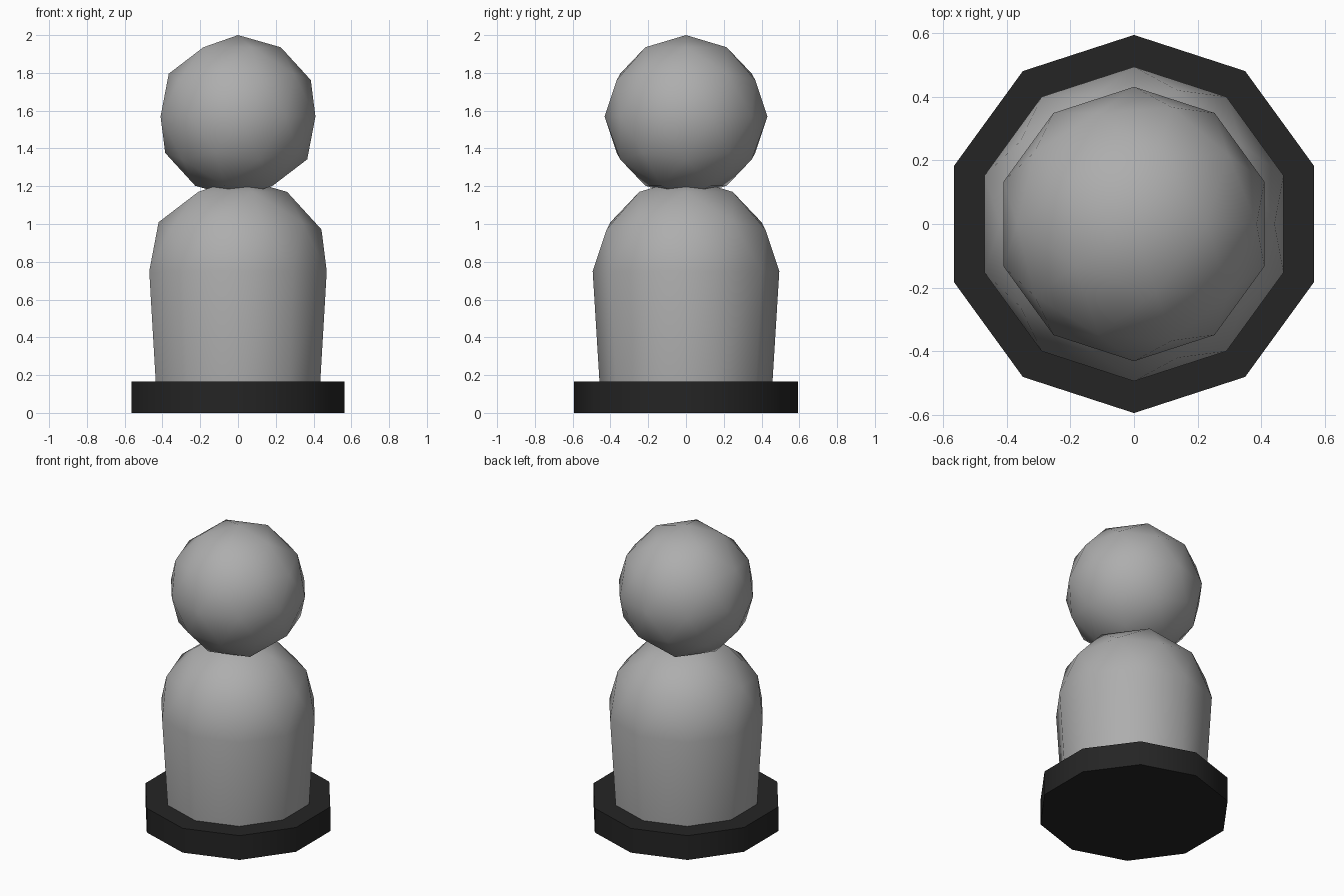
import bpy, bmesh, math
from mathutils import Vector

if "Cube" in bpy.data.objects:
    bpy.data.objects.remove(bpy.data.objects["Cube"])


def finish(name, bm, shade):
    bmesh.ops.recalc_face_normals(bm, faces=bm.faces[:])
    mesh = bpy.data.meshes.new(name)
    bm.to_mesh(mesh)
    bm.free()
    ob = bpy.data.objects.new(name, mesh)
    bpy.context.collection.objects.link(ob)
    bpy.ops.object.select_all(action='DESELECT')
    bpy.context.view_layer.objects.active = ob
    ob.select_set(True)
    bpy.ops.object.shade_smooth_by_angle(angle=math.radians(40))
    mesh.materials.append(shade)


def material(name, value):
    mat = bpy.data.materials.new(name)
    mat.diffuse_color = (value, value, value, 1)
    mat.use_nodes = True
    mat.node_tree.nodes["Principled BSDF"].inputs["Base Color"].default_value = mat.diffuse_color
    return mat


def ball(radius, z):
    bm = bmesh.new()
    bmesh.ops.create_icosphere(bm, subdivisions=2, radius=radius)
    bmesh.ops.translate(bm, verts=bm.verts, vec=(0, 0, z))
    return bm


grey = material("mid_grey", 0.42)
dark = material("dark", 0.018)

# Head: low-poly ball
finish("head", ball(0.431, 1.569), grey)

# Body: upper half ball with its ten-sided rim drawn down to the base
BASE_TOP, MID, R_MID, R_LOW = 0.165, 0.75, 0.494, 0.458
bm = ball(R_MID, MID)
bmesh.ops.delete(bm, geom=[v for v in bm.verts if v.co.z < MID - 0.01], context='VERTS')
rim = [e for e in bm.edges if e.is_boundary]
new = bmesh.ops.extrude_edge_only(bm, edges=rim)["geom"]
for v in (g for g in new if isinstance(g, bmesh.types.BMVert)):
    v.co = Vector((v.co.x * R_LOW / R_MID, v.co.y * R_LOW / R_MID, BASE_TOP))
finish("body", bm, grey)

# Base: dark ten-sided disc, corners on the y axis
bm = bmesh.new()
ring = [bm.verts.new((0.594 * math.cos(a), 0.594 * math.sin(a), 0))
        for a in (math.radians(90 + 36 * i) for i in range(10))]
bottom = bm.faces.new(ring)
new = bmesh.ops.extrude_face_region(bm, geom=[bottom], use_keep_orig=True)["geom"]
bmesh.ops.translate(bm, vec=(0, 0, BASE_TOP),
                    verts=[g for g in new if isinstance(g, bmesh.types.BMVert)])
finish("base", bm, dark)
